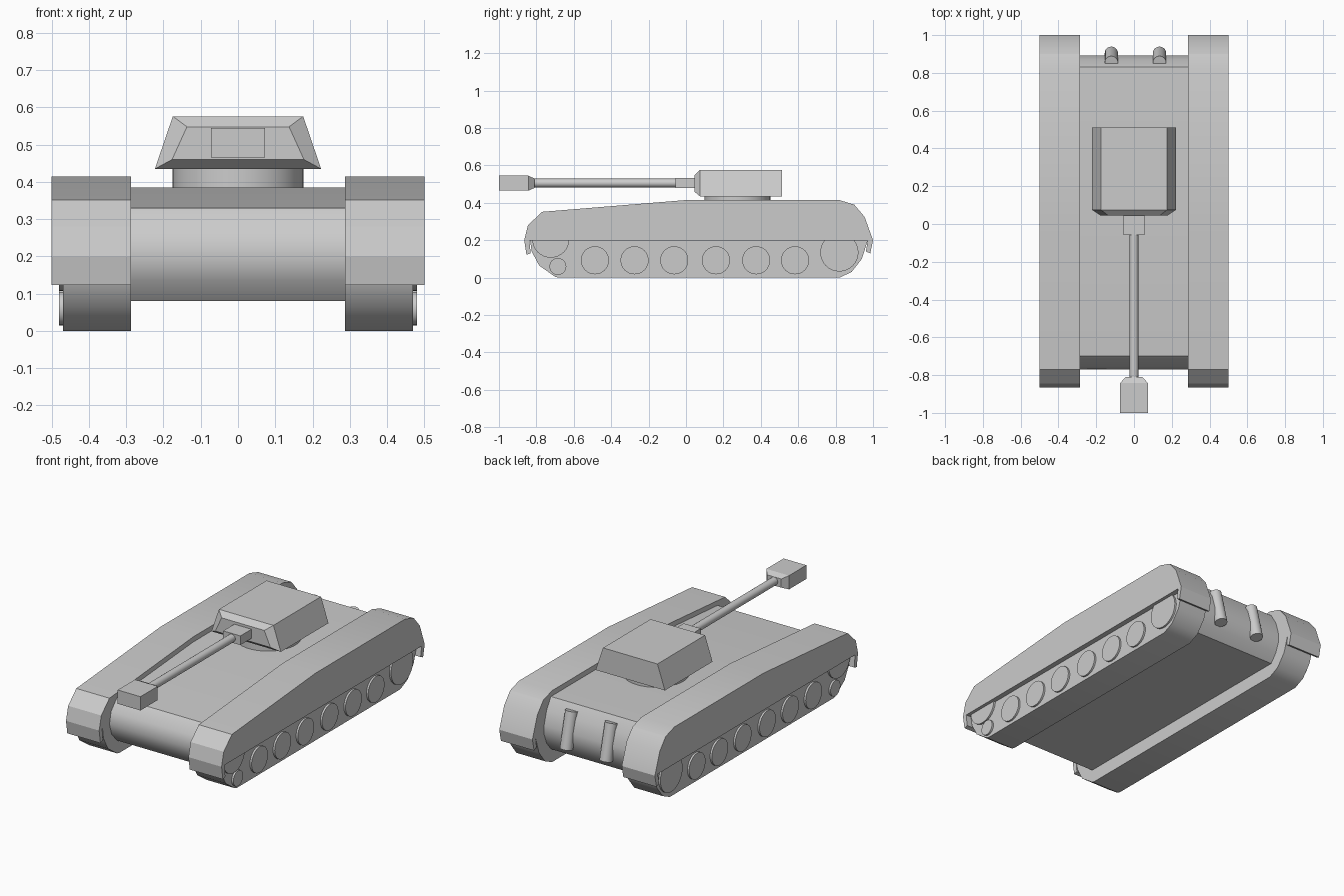
import bpy, bmesh, math
from mathutils import Vector

if "Cube" in bpy.data.objects:
    bpy.data.objects.remove(bpy.data.objects["Cube"])


def finish(name, bm, angle=32):
    bmesh.ops.recalc_face_normals(bm, faces=bm.faces)
    mesh = bpy.data.meshes.new(name)
    bm.to_mesh(mesh)
    bm.free()
    mesh.shade_smooth()
    mesh.set_sharp_from_angle(angle=math.radians(angle))
    ob = bpy.data.objects.new(name, mesh)
    bpy.context.collection.objects.link(ob)
    return ob


def loft(name, rings, angle=32):
    """Skin matching rings of points and cap both ends."""
    bm = bmesh.new()
    vs = [[bm.verts.new(p) for p in ring] for ring in rings]
    n = len(vs[0])
    for a, b in zip(vs, vs[1:]):
        for i in range(n):
            j = (i + 1) % n
            bm.faces.new((a[i], a[j], b[j], b[i]))
    bm.faces.new(vs[0])
    bm.faces.new(vs[-1])
    return finish(name, bm, angle)


def extrude_x(name, profile, x0, x1):
    return loft(name, [[(x, y, z) for y, z in profile] for x in (x0, x1)])


def rod(name, p0, p1, r, segs=24):
    p0, p1 = Vector(p0), Vector(p1)
    d = p1 - p0
    q = d.to_track_quat('Z', 'Y')
    circle = [q @ Vector((r * math.cos(2 * math.pi * i / segs),
                          r * math.sin(2 * math.pi * i / segs), 0)) for i in range(segs)]
    return loft(name, [[p + c for c in circle] for p in (p0, p1)])


def rect(y, hx, z0, z1):
    return [(-hx, y, z0), (hx, y, z0), (hx, y, z1), (-hx, y, z1)]


def mirror(ob):
    m = ob.modifiers.new("mirror", 'MIRROR')
    m.use_axis[0] = True
    return ob


# Hull between the tracks
extrude_x("hull", [(-0.70, 0.08), (-0.75, 0.135), (-0.77, 0.20), (-0.755, 0.27), (-0.70, 0.33),
                   (0.0, 0.385), (0.83, 0.385), (0.87, 0.32), (0.893, 0.24),
                   (0.893, 0.19), (0.87, 0.13), (0.83, 0.08)], -0.288, 0.288)

# Track covers with front and rear flaps
mirror(extrude_x("track_cover", [(-0.865, 0.20), (-0.845, 0.28), (-0.77, 0.352), (0.0, 0.415),
                                 (0.82, 0.415), (0.90, 0.39), (0.955, 0.325), (1.0, 0.20)],
                 0.287, 0.5))
mirror(extrude_x("front_flap", [(-0.865, 0.20), (-0.853, 0.123), (-0.83, 0.13), (-0.838, 0.20)],
                 0.287, 0.5))
mirror(extrude_x("rear_flap", [(1.0, 0.20), (0.985, 0.13), (0.962, 0.14), (0.972, 0.20)],
                 0.287, 0.5))

# Lower track runs
mirror(extrude_x("track", [(-0.835, 0.21), (-0.825, 0.14), (-0.785, 0.065), (-0.70, 0.005),
                           (-0.68, 0.0), (0.82, 0.0), (0.885, 0.03), (0.94, 0.10), (0.975, 0.21)],
                 0.287, 0.47))

# Road wheels, sprocket, idler and small front roller
wheels = [(y, 0.093, 0.075) for y in (-0.487, -0.275, -0.063, 0.16, 0.375, 0.583)]
wheels += [(0.82, 0.135, 0.102), (-0.723, 0.206, 0.099), (-0.685, 0.06, 0.045)]
for y, z, r in wheels:
    mirror(rod("wheel", (0.44, y, z), (0.481, y, z), r, 32))

# Exhaust pipes on the rear plate
for x in (-0.12, 0.135):
    rod("exhaust_pipe", (x, 0.855, 0.355), (x, 0.905, 0.15), 0.035)

# Turret ring and turret with a chamfered front
rod("turret_ring", (0, 0.275, 0.37), (0, 0.275, 0.44), 0.176, 48)


def trapezoid(y, b, t, z0, z1):
    return [(-b, y, z0), (b, y, z0), (t, y, z1), (-t, y, z1)]


loft("turret", [trapezoid(0.045, 0.177, 0.137, 0.46, 0.548),
                trapezoid(0.075, 0.223, 0.175, 0.435, 0.576),
                trapezoid(0.512, 0.223, 0.175, 0.435, 0.576)], 15)

# Gun: sleeve, barrel and muzzle brake
loft("gun_sleeve", [rect(-0.057, 0.055, 0.48, 0.533), rect(0.06, 0.055, 0.48, 0.533)])
rod("gun_barrel", (0, -0.83, 0.506), (0, -0.04, 0.506), 0.023)
loft("muzzle_brake", [rect(-1.0, 0.073, 0.465, 0.545), rect(-0.842, 0.073, 0.465, 0.545),
                      rect(-0.81, 0.045, 0.48, 0.53)], 15)
